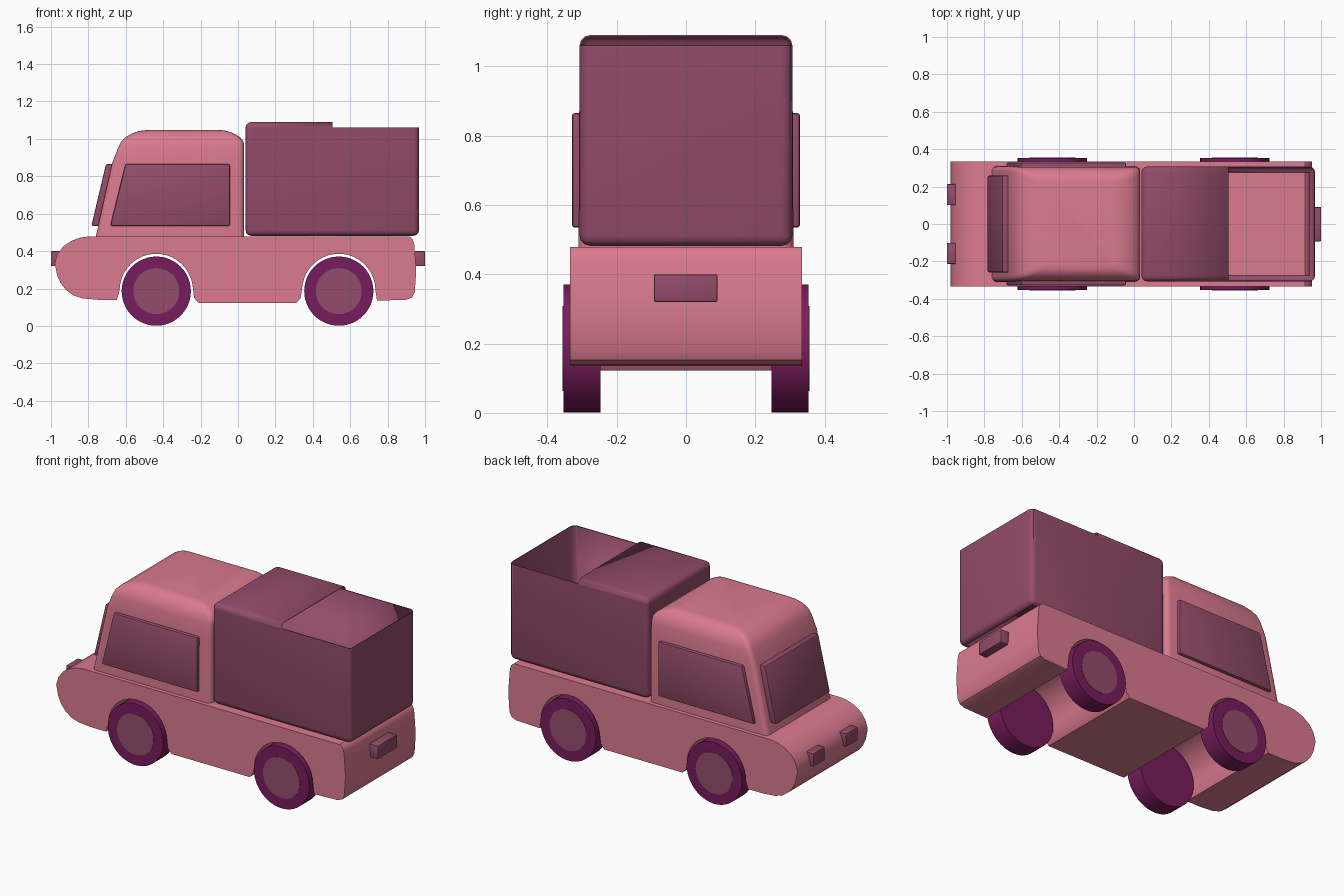
import bpy, bmesh, math

if "Cube" in bpy.data.objects:
    bpy.data.objects.remove(bpy.data.objects["Cube"])


def material(name, rgb):
    m = bpy.data.materials.new(name)
    m.diffuse_color = (*rgb, 1)
    m.use_nodes = True
    m.node_tree.nodes["Principled BSDF"].inputs["Base Color"].default_value = m.diffuse_color
    return m


PINK = material("pink paint", (0.71, 0.196, 0.274))
PLUM = material("plum trim", (0.296, 0.073, 0.147))
TYRE = material("purple rubber", (0.19, 0.012, 0.11))


def finish(name, bm, mat, angle=35):
    bmesh.ops.recalc_face_normals(bm, faces=bm.faces)
    me = bpy.data.meshes.new(name)
    bm.to_mesh(me)
    bm.free()
    me.materials.append(mat)
    ob = bpy.data.objects.new(name, me)
    bpy.context.collection.objects.link(ob)
    bpy.ops.object.select_all(action='DESELECT')
    ob.select_set(True)
    bpy.context.view_layer.objects.active = ob
    bpy.ops.object.shade_smooth_by_angle(angle=math.radians(angle))
    return ob


def prism(name, pts, y0, y1, mat, bevel=0):
    """Side profile (x, z) extruded along y."""
    bm = bmesh.new()
    a = [bm.verts.new((x, y0, z)) for x, z in pts]
    b = [bm.verts.new((x, y1, z)) for x, z in pts]
    bm.faces.new(a)
    bm.faces.new(b[::-1])
    for i in range(len(pts)):
        j = (i + 1) % len(pts)
        bm.faces.new((a[i], b[i], b[j], a[j]))
    bmesh.ops.recalc_face_normals(bm, faces=bm.faces)
    if bevel:
        bmesh.ops.bevel(bm, geom=bm.edges[:], offset=bevel, segments=2,
                        profile=0.5, affect='EDGES')
    return finish(name, bm, mat)


def block(x0, x1, z0, z1):
    return [(x0, z0), (x1, z0), (x1, z1), (x0, z1)]


def arch(cx, a0, a1, r=0.196, n=18):
    """Wheel arch points, left to right over the wheel."""
    out = []
    for i in range(n + 1):
        t = math.radians(a0 + (a1 - a0) * i / n)
        out.append((cx + r * math.cos(t), 0.19 + r * math.sin(t)))
    return out


WHEELS = (-0.437, 0.539)

# lower body with rounded nose and wheel arches running right through
body = [(-0.8, 0.478), (-0.845, 0.472), (-0.89, 0.455), (-0.935, 0.425),
        (-0.965, 0.385), (-0.98, 0.335), (-0.967, 0.27), (-0.947, 0.226),
        (-0.92, 0.193), (-0.88, 0.163), (-0.83, 0.147), (-0.75, 0.14), (-0.648, 0.14)]
body += arch(WHEELS[0], 180, 8)
body += [(-0.235, 0.15), (-0.21, 0.122), (0.312, 0.122), (0.335, 0.15)]
body += arch(WHEELS[1], 172, 0)
body += [(0.743, 0.135), (0.9, 0.14), (0.93, 0.152), (0.945, 0.18), (0.953, 0.3),
         (0.942, 0.44), (0.933, 0.465), (0.915, 0.479)]
prism("lower_body", body, -0.335, 0.335, PINK)

# cab: stacked rounded rectangles (z, x front, x back, half width)
bm = bmesh.new()
levels = [(0.478, -0.76, 0.033, 0.31), (0.87, -0.673, 0.033, 0.308),
          (0.95, -0.642, 0.033, 0.304), (0.985, -0.625, 0.03, 0.297),
          (1.01, -0.6, 0.01, 0.285), (1.03, -0.565, -0.025, 0.27),
          (1.043, -0.525, -0.06, 0.25), (1.048, -0.48, -0.1, 0.225)]
rings = []
for z, x0, x1, w in levels:
    ring, r = [], 0.03
    for cx, cy, a in ((x1 - r, w - r, 0), (x0 + r, w - r, 90),
                      (x0 + r, r - w, 180), (x1 - r, r - w, 270)):
        for k in range(5):
            t = math.radians(a + 22.5 * k)
            ring.append(bm.verts.new((cx + r * math.cos(t), cy + r * math.sin(t), z)))
    rings.append(ring)
for lo, hi in zip(rings, rings[1:]):
    for i in range(len(lo)):
        j = (i + 1) % len(lo)
        bm.faces.new((lo[i], lo[j], hi[j], hi[i]))
bm.faces.new(rings[0][::-1])
bm.faces.new(rings[-1])
finish("cab", bm, PINK)

# windows
side = [(-0.683, 0.535), (-0.043, 0.535), (-0.043, 0.865), (-0.602, 0.865)]
prism("side_window_right", side, -0.329, -0.295, PLUM, 0.008)
prism("side_window_left", side, 0.295, 0.329, PLUM, 0.008)
prism("windscreen", [(-0.784, 0.535), (-0.735, 0.535), (-0.66, 0.865), (-0.706, 0.865)],
      -0.258, 0.258, PLUM, 0.008)

# cargo box: rounded shell, open at the top rear, no floor
bm = bmesh.new()
bmesh.ops.create_cube(bm, size=1)
for v in bm.verts:
    v.co.x = 0.504 + v.co.x * 0.928
    v.co.y *= 0.614
    v.co.z = 0.786 + v.co.z * 0.608
bmesh.ops.bevel(bm, geom=bm.edges[:], offset=0.03, segments=3, profile=0.5, affect='EDGES')
for co, no in (((0.504, 0, 0), (1, 0, 0)), ((0, 0, 1.06), (0, 0, 1))):
    bmesh.ops.bisect_plane(bm, geom=bm.verts[:] + bm.edges[:] + bm.faces[:],
                           plane_co=co, plane_no=no)
gone = []
for f in bm.faces:
    c = f.calc_center_median()
    if (c.x > 0.504 and c.z > 1.0601) or f.normal.z < -0.99:
        gone.append(f)
bmesh.ops.delete(bm, geom=gone, context='FACES')
box = finish("cargo_box", bm, PLUM)
wall = box.modifiers.new("wall", 'SOLIDIFY')
wall.thickness = 0.005
wall.offset = -1

# lamps and rear plate
for label, s in (("right", -1), ("left", 1)):
    prism("headlamp_" + label, block(-1.0, -0.92, 0.32, 0.4),
          s * 0.157 - 0.056, s * 0.157 + 0.056, PLUM, 0.005)
prism("rear_plate", block(0.93, 1.0, 0.32, 0.4), -0.093, 0.091, PLUM, 0.005)


def disc(cx, r, n=48):
    return [(cx + r * math.cos(2 * math.pi * i / n),
             0.186 + r * math.sin(2 * math.pi * i / n)) for i in range(n)]


# wheels with flat hub discs
for end, cx in zip(("front", "rear"), WHEELS):
    for label, s in (("right", -1), ("left", 1)):
        prism(f"{end}_wheel_{label}", disc(cx, 0.185), s * 0.247, s * 0.354, TYRE)
        prism(f"{end}_hub_{label}", disc(cx, 0.123), s * 0.35, s * 0.356, PLUM)
